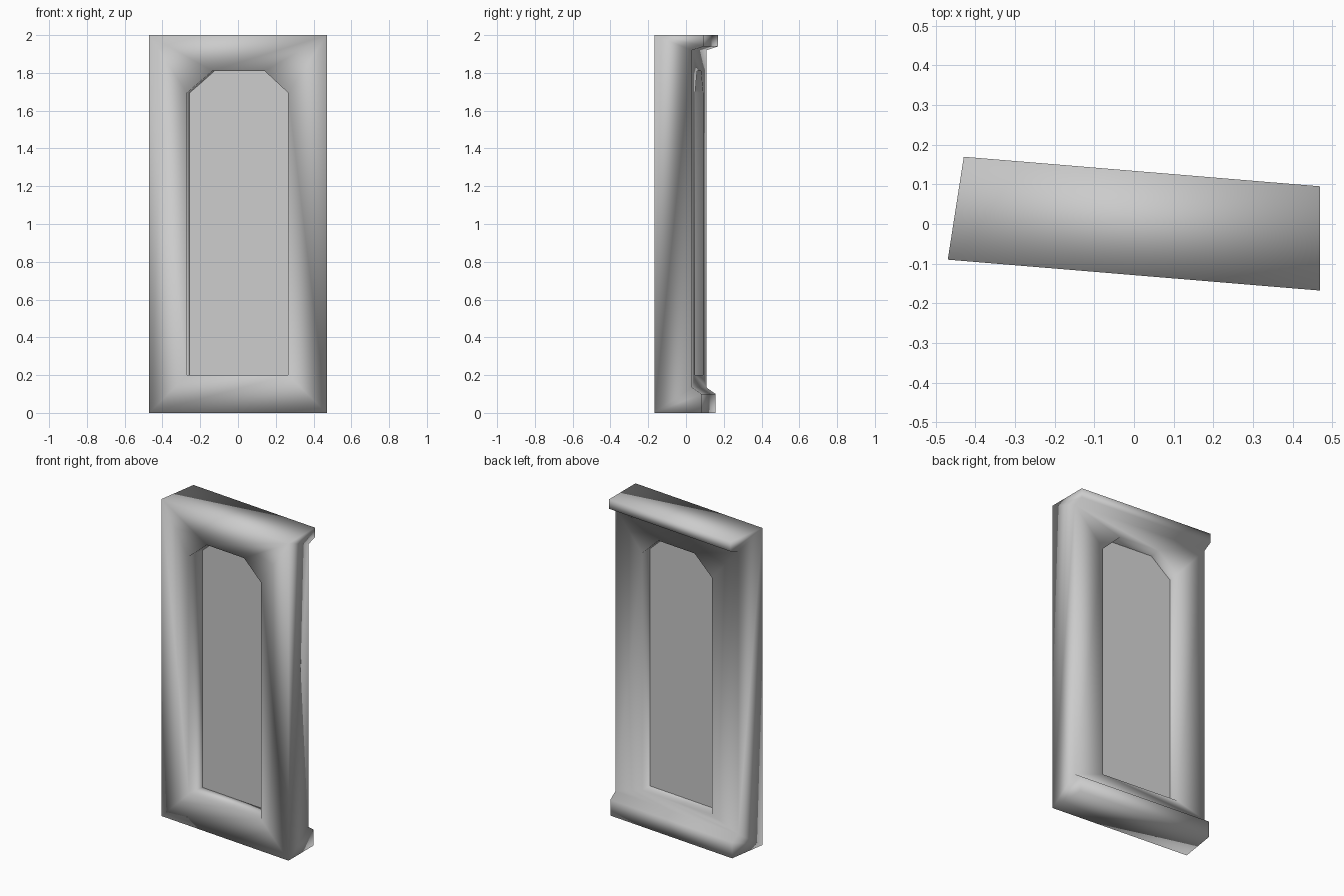
import bpy, bmesh

if "Cube" in bpy.data.objects:
    bpy.data.objects.remove(bpy.data.objects["Cube"])

grey = bpy.data.materials.new("plain_grey")
grey.diffuse_color = (0.6, 0.6, 0.6, 1)
grey.use_nodes = True
grey.node_tree.nodes["Principled BSDF"].inputs["Base Color"].default_value = grey.diffuse_color


def place(u, t, z):
    """u runs along the wall (0..1), t is depth behind the slanted front."""
    left = -0.47 + 0.154 * t
    x = left + (0.47 - left) * u
    return (x, -0.129 - 0.083 * x + t, z)


def finish(bm, name, smooth):
    bmesh.ops.recalc_face_normals(bm, faces=bm.faces[:])
    for f in bm.faces:
        f.smooth = smooth
    mesh = bpy.data.meshes.new(name)
    bm.to_mesh(mesh)
    bm.free()
    mesh.materials.append(grey)
    bpy.context.collection.objects.link(bpy.data.objects.new(name, mesh))


# Window outline with clipped upper corners, anticlockwise from lower left
OPENING = [(0.213, 0.2), (0.782, 0.2), (0.782, 1.695),
           (0.65, 1.81), (0.355, 1.81), (0.213, 1.695)]
THICK = 0.2
BACK = [(0.25, 0), (0.25, 0.1), (THICK, 0.135),
        (THICK, 1.92), (0.263, 1.94), (0.263, 2)]  # plinth and cornice profile

# Wall frame: one softly shaded shell
bm = bmesh.new()


def add(u, t, z):
    return bm.verts.new(place(u, t, z))


def face(*verts):
    bm.faces.new(verts)


def ring(outer, hole):
    """Fill between four corners and the six-sided opening."""
    bl, br, tr, tl = outer
    face(bl, br, hole[1], hole[0])
    face(br, tr, hole[2], hole[1])
    face(tr, hole[3], hole[2])
    face(tr, tl, hole[4], hole[3])
    face(tl, hole[5], hole[4])
    face(tl, bl, hole[0], hole[5])


front = [add(u, 0, z) for u, z in ((0, 0), (1, 0), (1, 2), (0, 2))]
hole_front = [add(u, 0, z) for u, z in OPENING]
hole_back = [add(u, THICK, z) for u, z in OPENING]
back_l = [add(0, t, z) for t, z in BACK]
back_r = [add(1, t, z) for t, z in BACK]

ring(front, hole_front)
ring((back_l[2], back_r[2], back_r[3], back_l[3]), hole_back)
for i in range(6):  # window reveal
    j = (i + 1) % 6
    face(hole_front[i], hole_front[j], hole_back[j], hole_back[i])
for i in (0, 1, 3, 4):  # plinth and cornice at the back
    face(back_l[i], back_r[i], back_r[i + 1], back_l[i + 1])
face(front[0], front[1], back_r[0], back_l[0])
face(front[3], front[2], back_r[5], back_l[5])
face(front[0], front[3], *reversed(back_l))
face(front[1], front[2], *reversed(back_r))
finish(bm, "wall_frame", True)

# Flat pane in the middle of the opening
bm = bmesh.new()
sides = [[bm.verts.new(place(u, t, z)) for u, z in OPENING] for t in (0.118, 0.126)]
bm.faces.new(sides[0])
bm.faces.new(list(reversed(sides[1])))
for i in range(6):
    j = (i + 1) % 6
    bm.faces.new((sides[0][i], sides[0][j], sides[1][j], sides[1][i]))
finish(bm, "window_pane", False)
